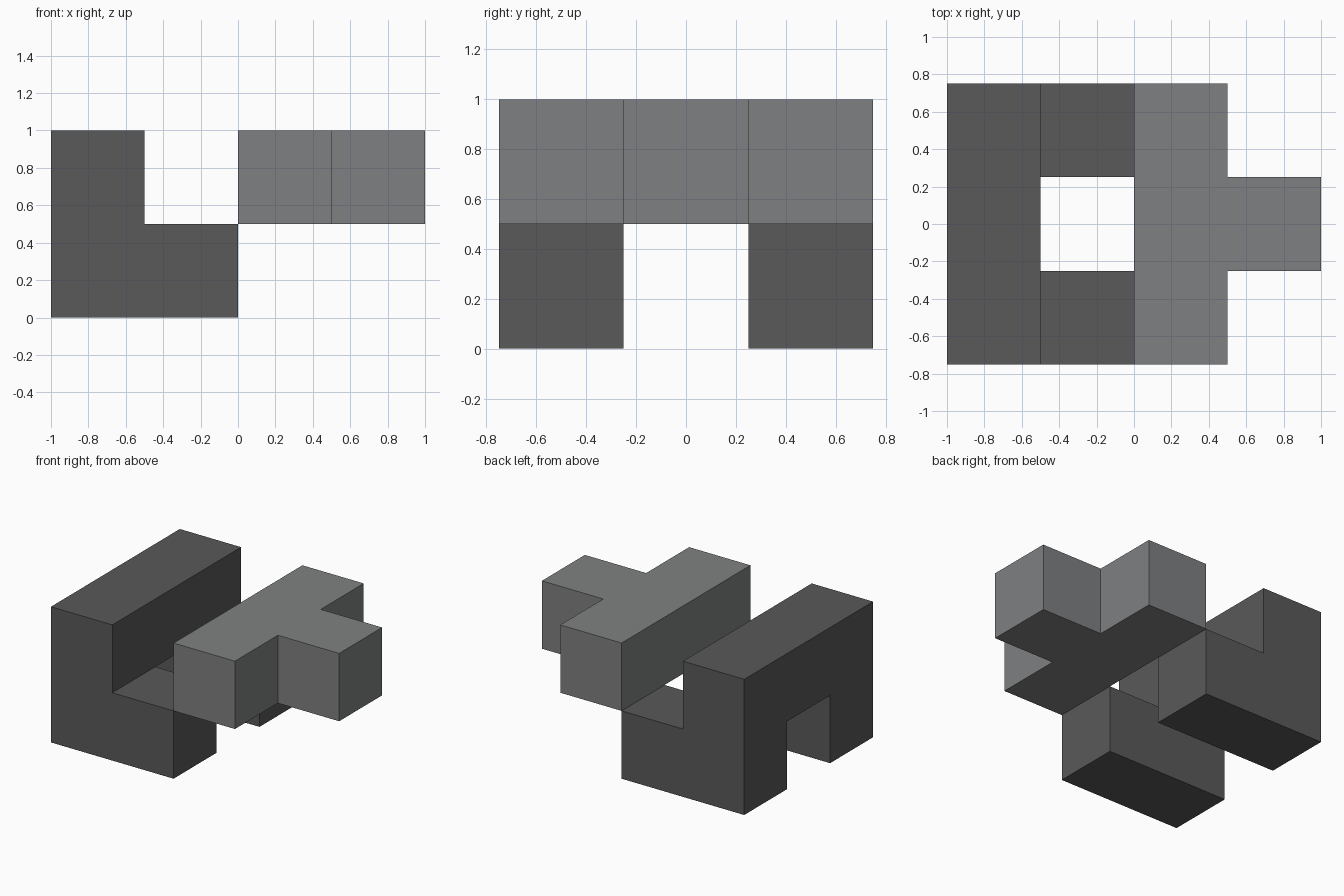
import bpy, bmesh
from mathutils import Vector

if "Cube" in bpy.data.objects:
    bpy.data.objects.remove(bpy.data.objects["Cube"])

S = 0.5                          # unit cube size
ORIGIN = Vector((-1, -0.75, 0))  # corner of cell (0, 0, 0)


def material(name, rgb):
    m = bpy.data.materials.new(name)
    m.diffuse_color = (*rgb, 1)
    m.use_nodes = True
    m.node_tree.nodes["Principled BSDF"].inputs["Base Color"].default_value = m.diffuse_color
    return m


def block_piece(name, cells, mat):
    """Join unit cubes into one solid, keeping only the outer faces."""
    bm = bmesh.new()
    for c in cells:
        for axis in range(3):
            for side in (0, 1):
                n = list(c)
                n[axis] += 2 * side - 1
                if tuple(n) in cells:
                    continue
                u, v = (axis + 1) % 3, (axis + 2) % 3
                verts = []
                for du, dv in ((0, 0), (1, 0), (1, 1), (0, 1)):
                    p = Vector(c)
                    p[axis] += side
                    p[u] += du
                    p[v] += dv
                    verts.append(bm.verts.new(ORIGIN + p * S))
                bm.faces.new(verts if side else verts[::-1])
    bmesh.ops.remove_doubles(bm, verts=bm.verts, dist=1e-4)
    # Merge coplanar squares into clean flat faces
    bmesh.ops.dissolve_limit(bm, angle_limit=0.01, verts=bm.verts, edges=bm.edges)
    bmesh.ops.recalc_face_normals(bm, faces=bm.faces)
    me = bpy.data.meshes.new(name)
    bm.to_mesh(me)
    bm.free()
    me.materials.append(mat)
    bpy.context.collection.objects.link(bpy.data.objects.new(name, me))


dark = material("dark grey", (0.100, 0.100, 0.100))
light = material("mid grey", (0.212, 0.216, 0.220))

# Arch: raised back bar on two long feet
feet = {(x, y, 0) for x in (0, 1) for y in (0, 2)}
block_piece("arch_with_feet", feet | {(0, y, 1) for y in range(3)}, dark)

# T-shaped slab: cross bar with a stem pointing right
block_piece("t_slab", {(2, y, 1) for y in range(3)} | {(3, 1, 1)}, light)
